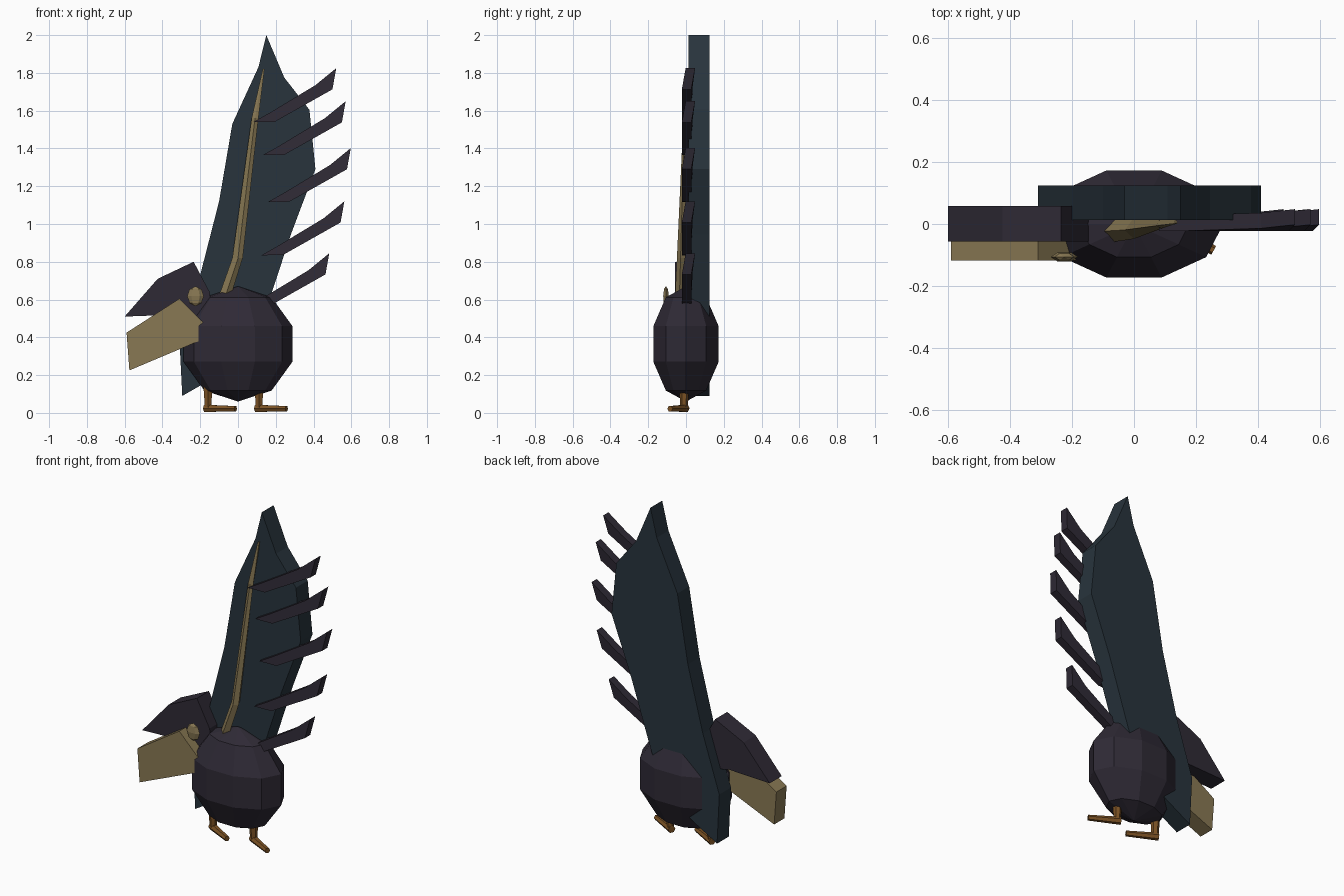
import bpy, bmesh, math
from mathutils import Matrix, Vector

if "Cube" in bpy.data.objects:
    bpy.data.objects.remove(bpy.data.objects["Cube"])


def material(name, rgb):
    m = bpy.data.materials.new(name)
    m.diffuse_color = (*rgb, 1)
    m.use_nodes = True
    m.node_tree.nodes["Principled BSDF"].inputs["Base Color"].default_value = m.diffuse_color
    return m


PLUM = material("plum", (0.028, 0.023, 0.036))
SLATE = material("slate", (0.021, 0.034, 0.046))
TAN = material("tan", (0.25, 0.19, 0.088))
ORANGE = material("orange_brown", (0.20, 0.085, 0.018))


def finish(bm, name, mat):
    bmesh.ops.recalc_face_normals(bm, faces=bm.faces)
    me = bpy.data.meshes.new(name)
    bm.to_mesh(me)
    bm.free()
    me.materials.append(mat)
    ob = bpy.data.objects.new(name, me)
    bpy.context.collection.objects.link(ob)
    return ob


def loft(name, rings, mat):
    """Skin matching closed rings and cap both ends."""
    bm = bmesh.new()
    vs = [[bm.verts.new(p) for p in r] for r in rings]
    n = len(vs[0])
    for a, b in zip(vs, vs[1:]):
        for i in range(n):
            j = (i + 1) % n
            bm.faces.new((a[i], a[j], b[j], b[i]))
    bm.faces.new(vs[0])
    bm.faces.new(vs[-1])
    return finish(bm, name, mat)


def plate(name, outline, y0, y1, mat):
    """Extrude an x-z outline along y."""
    return loft(name, [[(x, y, z) for x, z in outline] for y in (y0, y1)], mat)


def ellipsoid(name, centre, radii, segs, rings, mat):
    bm = bmesh.new()
    bmesh.ops.create_uvsphere(bm, u_segments=segs, v_segments=rings, radius=1,
                              matrix=Matrix.Rotation(math.pi / 2, 4, 'Z'))
    bmesh.ops.scale(bm, vec=radii, verts=bm.verts)
    bmesh.ops.translate(bm, vec=centre, verts=bm.verts)
    return finish(bm, name, mat)


def rod(name, a, b, ra, rb, mat, sides=6):
    a, b = Vector(a), Vector(b)
    q = (b - a).to_track_quat('Z', 'Y')
    circle = [Vector((math.cos(t), math.sin(t), 0))
              for t in (2 * math.pi * i / sides for i in range(sides))]
    return loft(name, [[p + q @ (c * r) for c in circle]
                       for p, r in ((a, ra), (b, rb))], mat)


# Body
ellipsoid("body", (0, 0, 0.365), (0.303, 0.191, 0.305), 10, 5, PLUM)

# Tall tail blade
plate("tail", [(0.15, 2.0), (0.245, 1.775), (0.378, 1.605), (0.41, 1.29),
               (0.28, 0.945), (0.18, 0.64), (0.10, 0.40), (-0.12, 0.19),
               (-0.295, 0.09), (-0.31, 0.39), (-0.20, 0.73), (-0.10, 1.12),
               (-0.03, 1.53), (0.108, 1.83)], 0.013, 0.125, SLATE)

# Tail quill: left, ridge, right, back at each level
quill = []
for z, l, m, r, yf in ((0.58, -0.115, -0.08, -0.05, -0.06),
                       (0.82, -0.03, 0.0, 0.025, -0.048),
                       (1.56, 0.072, 0.09, 0.108, -0.014),
                       (1.82, 0.131, 0.135, 0.14, 0.003)):
    quill.append([(l, yf * 0.4, z), (m, yf, z), (r, yf * 0.6, z), (m, 0.02, z)])
loft("tail_quill", quill, TAN)

# Side feathers: offsets from the outer tip as (x, z, y shift)
FEATHER = [(0, 0, 0.02), (-0.11, -0.09, 0.008), (-0.35, -0.235, 0),
           (-0.44, -0.286, 0), (-0.325, -0.284, 0), (-0.02, -0.112, 0)]
for i, (x, z) in enumerate([(0.52, 1.825), (0.57, 1.65), (0.597, 1.402),
                            (0.563, 1.12), (0.483, 0.845)]):
    loft(f"feather_{i + 1}", [[(x + a, y + s, z + b) for a, b, s in FEATHER]
                              for y in (-0.022, 0.028)], PLUM)

# Head crest, beak and eye
plate("head", [(-0.60, 0.51), (-0.425, 0.71), (-0.235, 0.80), (-0.15, 0.64),
               (-0.13, 0.48), (-0.33, 0.52)], -0.057, 0.058, PLUM)
plate("beak", [(-0.59, 0.425), (-0.31, 0.605), (-0.18, 0.475),
               (-0.16, 0.40), (-0.575, 0.225)], -0.118, -0.02, TAN)
ellipsoid("eye", (-0.225, -0.106, 0.618), (0.044, 0.017, 0.053), 6, 4, TAN)

# Legs and feet
for side, x in (("left", -0.16), ("right", 0.11)):
    rod(f"{side}_leg", (x, -0.01, 0.17), (x + 0.002, -0.01, 0.02), 0.029, 0.019, ORANGE)
    rod(f"{side}_foot", (x - 0.015, 0.0, 0.024), (x + 0.147, -0.085, 0.022),
        0.022, 0.016, ORANGE)
